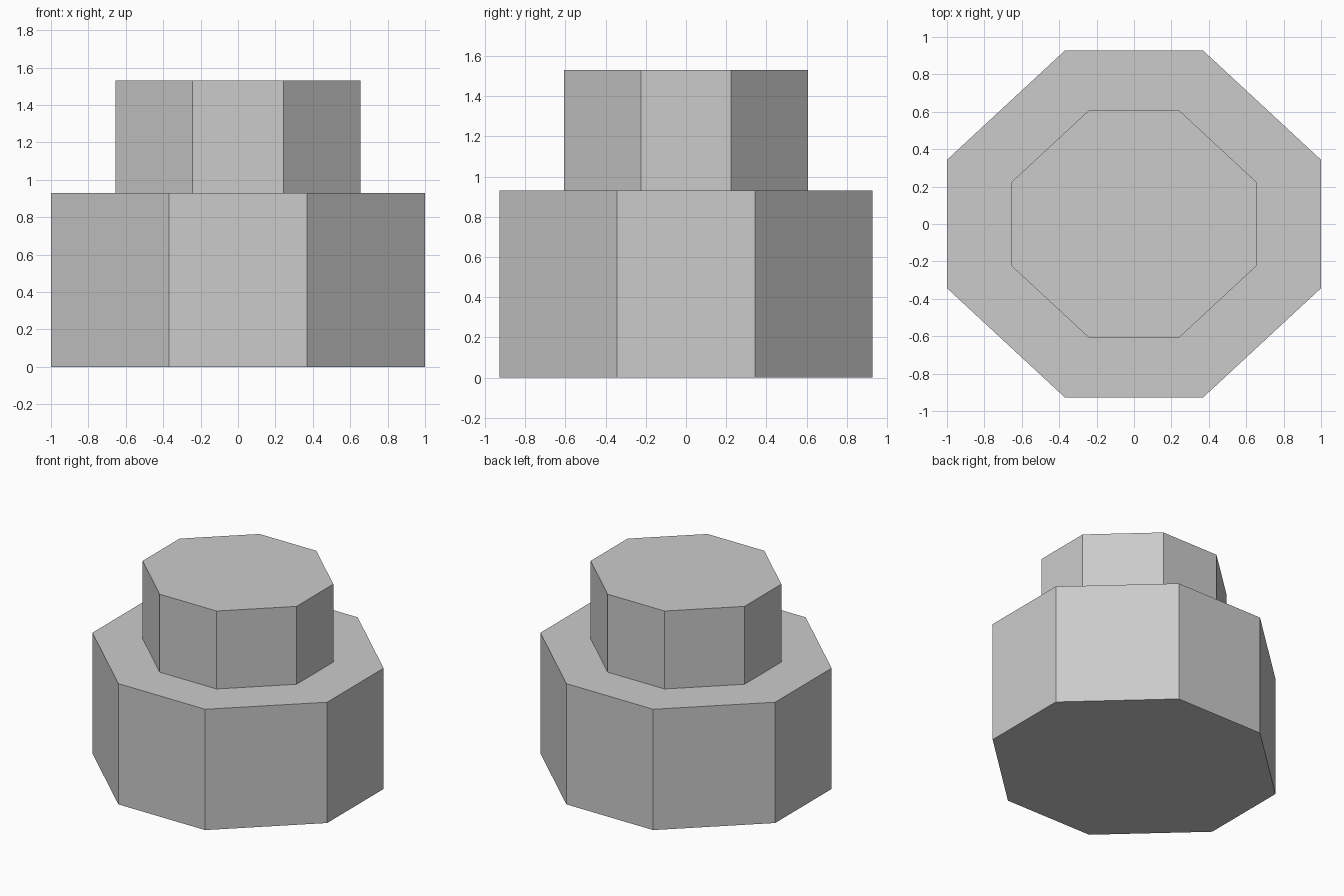
import bpy
import bmesh

cube = bpy.data.objects.get("Cube")
if cube:
    bpy.data.objects.remove(cube, do_unlink=True)

# Single plain grey finish
grey = bpy.data.materials.new("plain_grey")
grey.use_nodes = True
colour = (0.6, 0.6, 0.6, 1.0)
grey.diffuse_color = colour
grey.node_tree.nodes["Principled BSDF"].inputs["Base Color"].default_value = colour


def octagonal_block(name, half_x, half_y, flat_x, flat_y, bottom, top):
    """Eight-sided prism; flat_x and flat_y are half the axis-facing sides."""
    quarter = [(half_x, flat_y), (flat_x, half_y)]
    outline = quarter + [(-x, y) for x, y in reversed(quarter)]
    outline += [(-x, -y) for x, y in outline]

    bm = bmesh.new()
    base = bm.faces.new([bm.verts.new((x, y, bottom)) for x, y in outline])
    result = bmesh.ops.extrude_face_region(bm, geom=[base], use_keep_orig=True)
    raised = [v for v in result["geom"] if isinstance(v, bmesh.types.BMVert)]
    bmesh.ops.translate(bm, verts=raised, vec=(0, 0, top - bottom))
    bmesh.ops.recalc_face_normals(bm, faces=bm.faces)

    mesh = bpy.data.meshes.new(name)
    bm.to_mesh(mesh)
    bm.free()
    mesh.materials.append(grey)
    obj = bpy.data.objects.new(name, mesh)
    bpy.context.collection.objects.link(obj)
    return obj


# Wide lower drum and narrower upper drum
octagonal_block("lower_drum", 1.0, 0.927, 0.37, 0.343, 0.0, 0.93)
octagonal_block("upper_drum", 0.655, 0.607, 0.242, 0.224, 0.93, 1.53)
